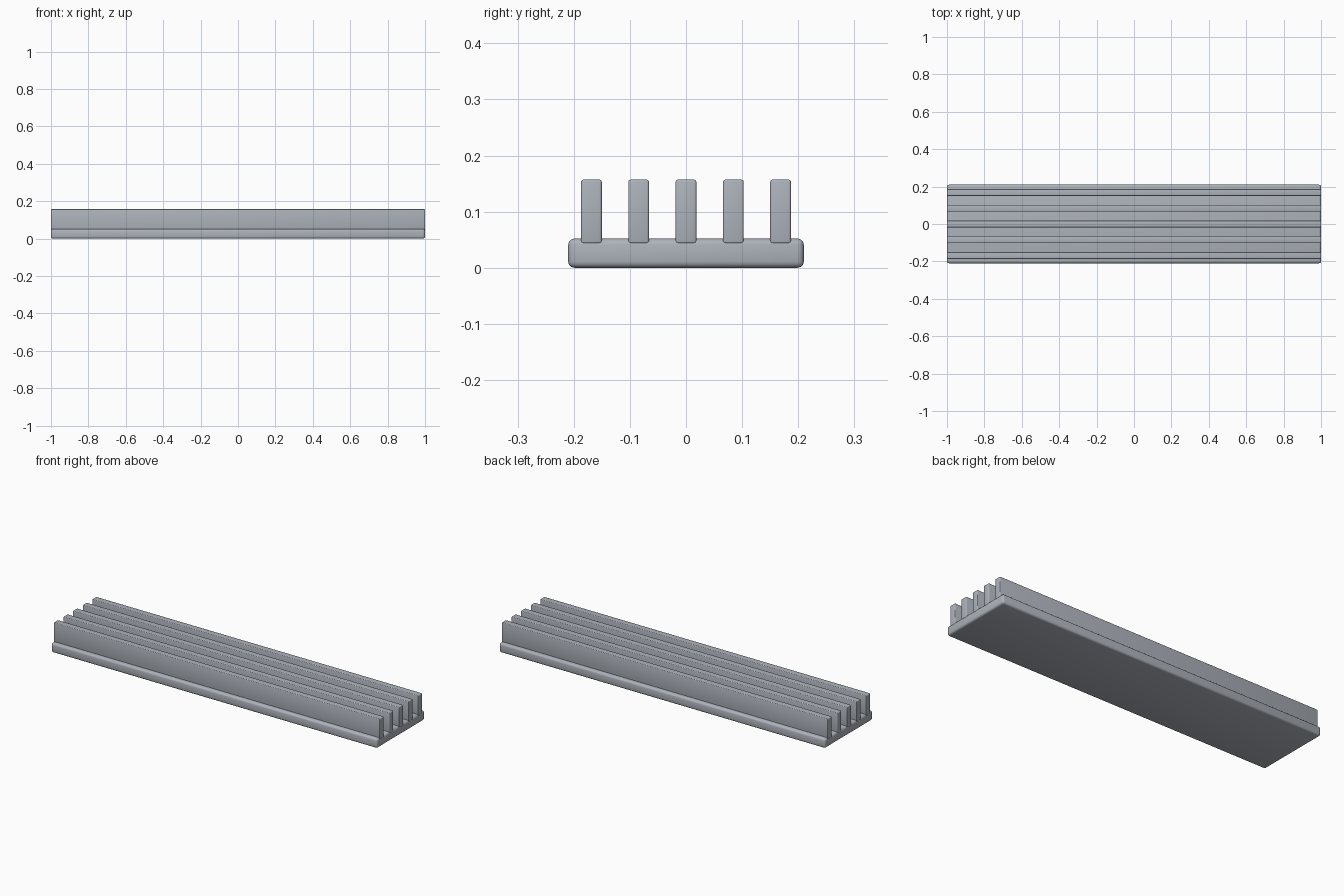
import bpy
import math

cube = bpy.data.objects.get("Cube")
if cube:
    bpy.data.objects.remove(cube, do_unlink=True)

# Brushed grey metal
metal = bpy.data.materials.new("grey_metal")
metal.use_nodes = True
colour = (0.42, 0.45, 0.50, 1)
metal.diffuse_color = colour
metal.node_tree.nodes["Principled BSDF"].inputs["Base Color"].default_value = colour


def rounded_bar(name, length, width, bottom, top, y, radius):
    """A long bar along x with softly rounded edges."""
    bpy.ops.mesh.primitive_cube_add(size=1, location=(0, y, (bottom + top) / 2))
    bar = bpy.context.object
    bar.name = name
    bar.scale = (length, width, top - bottom)
    bpy.ops.object.transform_apply(location=False, rotation=False, scale=True)
    bar.data.materials.append(metal)
    bevel = bar.modifiers.new("rounded_edges", 'BEVEL')
    bevel.width = radius
    bevel.segments = 3
    bpy.ops.object.modifier_apply(modifier=bevel.name)
    bpy.ops.object.shade_smooth_by_angle(angle=math.radians(35))
    return bar


# Base plate
rounded_bar("base_plate", 2.0, 0.42, 0.0, 0.052, 0, 0.011)

# Five upright fins, sunk slightly into the plate
FIN_COUNT = 5
FIN_SPACING = 0.0843
for i in range(FIN_COUNT):
    y = (i - (FIN_COUNT - 1) / 2) * FIN_SPACING
    rounded_bar(f"fin_{i + 1}", 2.0, 0.037, 0.043, 0.157, y, 0.004)
